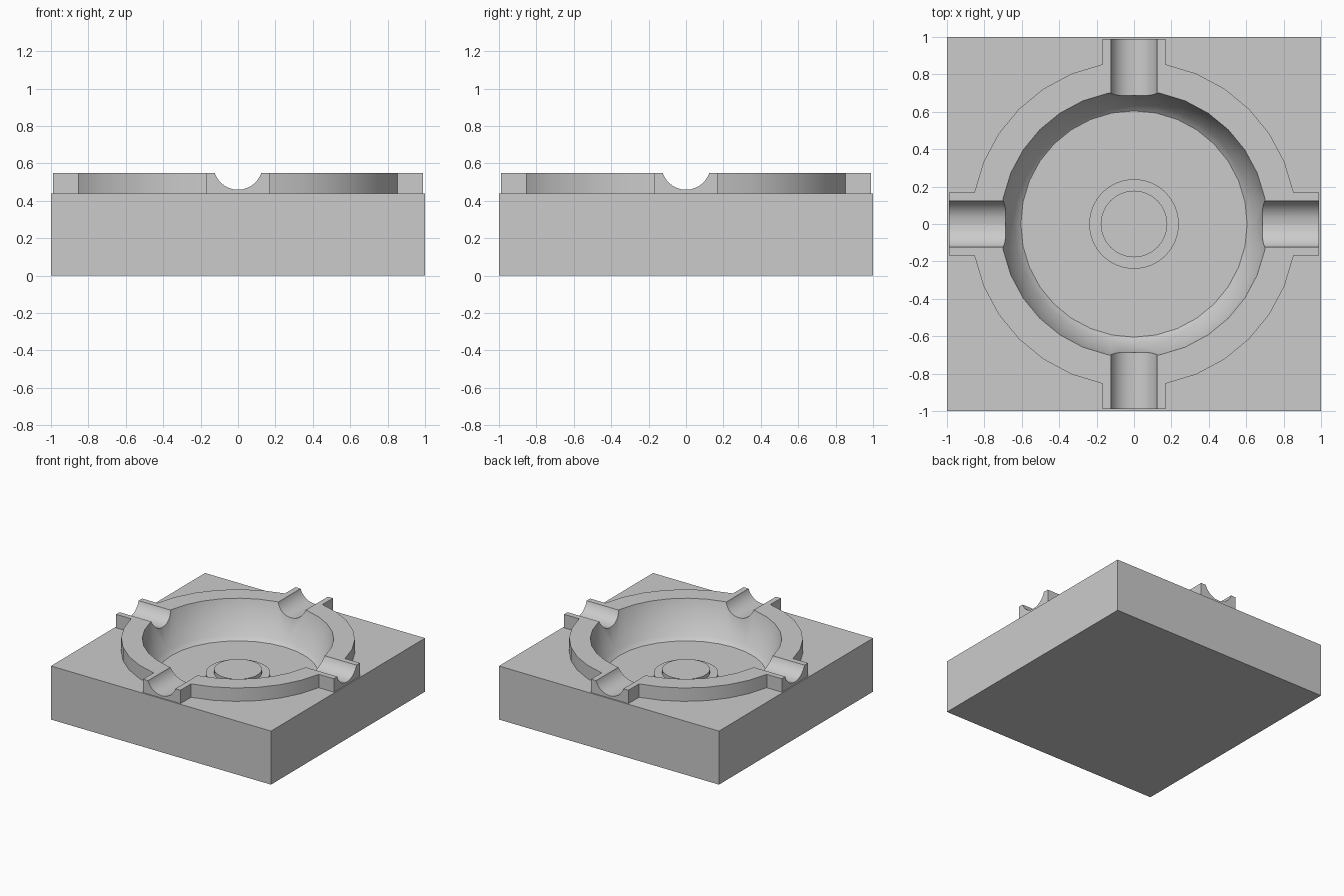
import bpy, math

if "Cube" in bpy.data.objects:
    bpy.data.objects.remove(bpy.data.objects["Cube"])

SIDES = 32
TOP, DECK = 0.55, 0.44


def mesh_object(name, verts, faces):
    mesh = bpy.data.meshes.new(name)
    mesh.from_pydata(verts, [], faces)
    obj = bpy.data.objects.new(name, mesh)
    bpy.context.collection.objects.link(obj)
    return obj


def lathe(name, profile, n=SIDES):
    """Closed solid: (radius, z) profile from bottom to top, capped at both ends."""
    verts = [(r * math.cos(2 * math.pi * i / n), r * math.sin(2 * math.pi * i / n), z)
             for r, z in profile for i in range(n)]
    faces = [(k * n + i, k * n + (i + 1) % n, (k + 1) * n + (i + 1) % n, (k + 1) * n + i)
             for k in range(len(profile) - 1) for i in range(n)]
    faces.append(tuple(reversed(range(n))))
    faces.append(tuple(range((len(profile) - 1) * n, len(profile) * n)))
    return mesh_object(name, verts, faces)


def box(name, x, y, z0, z1):
    bpy.ops.mesh.primitive_cube_add(size=1, location=(0, 0, (z0 + z1) / 2))
    obj = bpy.context.object
    obj.name = name
    obj.scale = (2 * x, 2 * y, z1 - z0)
    return obj


def combine(target, tool, operation):
    mod = target.modifiers.new(tool.name, 'BOOLEAN')
    mod.object, mod.operation, mod.solver = tool, operation, 'EXACT'
    bpy.context.view_layer.update()
    bpy.context.view_layer.objects.active = target
    bpy.ops.object.modifier_apply(modifier=mod.name)
    bpy.data.objects.remove(tool)


def smooth(obj):
    bpy.ops.object.select_all(action='DESELECT')
    obj.select_set(True)
    bpy.context.view_layer.objects.active = obj
    bpy.ops.object.shade_smooth_by_angle(angle=math.radians(30))


# Square block with raised rim and four rest arms
body = box("ashtray_body", 1, 1, 0, DECK)
arm = 0.87 * math.sin(2 * math.pi / SIDES)
combine(body, lathe("rim", [(0.87, 0.35), (0.87, TOP)]), 'UNION')
combine(body, box("arms_x", 0.99, arm, 0.37, TOP), 'UNION')
combine(body, box("arms_y", arm, 0.99, 0.37, TOP), 'UNION')

# Tapered bowl with a chamfered floor edge
bowl = [(0.605, 0.25), (0.64, 0.28), (0.713, TOP), (0.74, 0.65)]
combine(body, lathe("bowl_cutter", bowl), 'DIFFERENCE')

# Round grooves across the arms
for name, rot in (("groove_x", (0, math.pi / 2, 0)), ("groove_y", (math.pi / 2, 0, 0))):
    bpy.ops.mesh.primitive_cylinder_add(vertices=32, radius=0.131, depth=2.4,
                                        location=(0, 0, 0.59), rotation=rot)
    bpy.context.object.name = name
    combine(body, bpy.context.object, 'DIFFERENCE')
smooth(body)

# Stepped stub in the middle of the bowl
stub = lathe("centre_stub", [(0.24, 0.24), (0.24, 0.27), (0.178, 0.27), (0.178, 0.30)])
smooth(stub)
